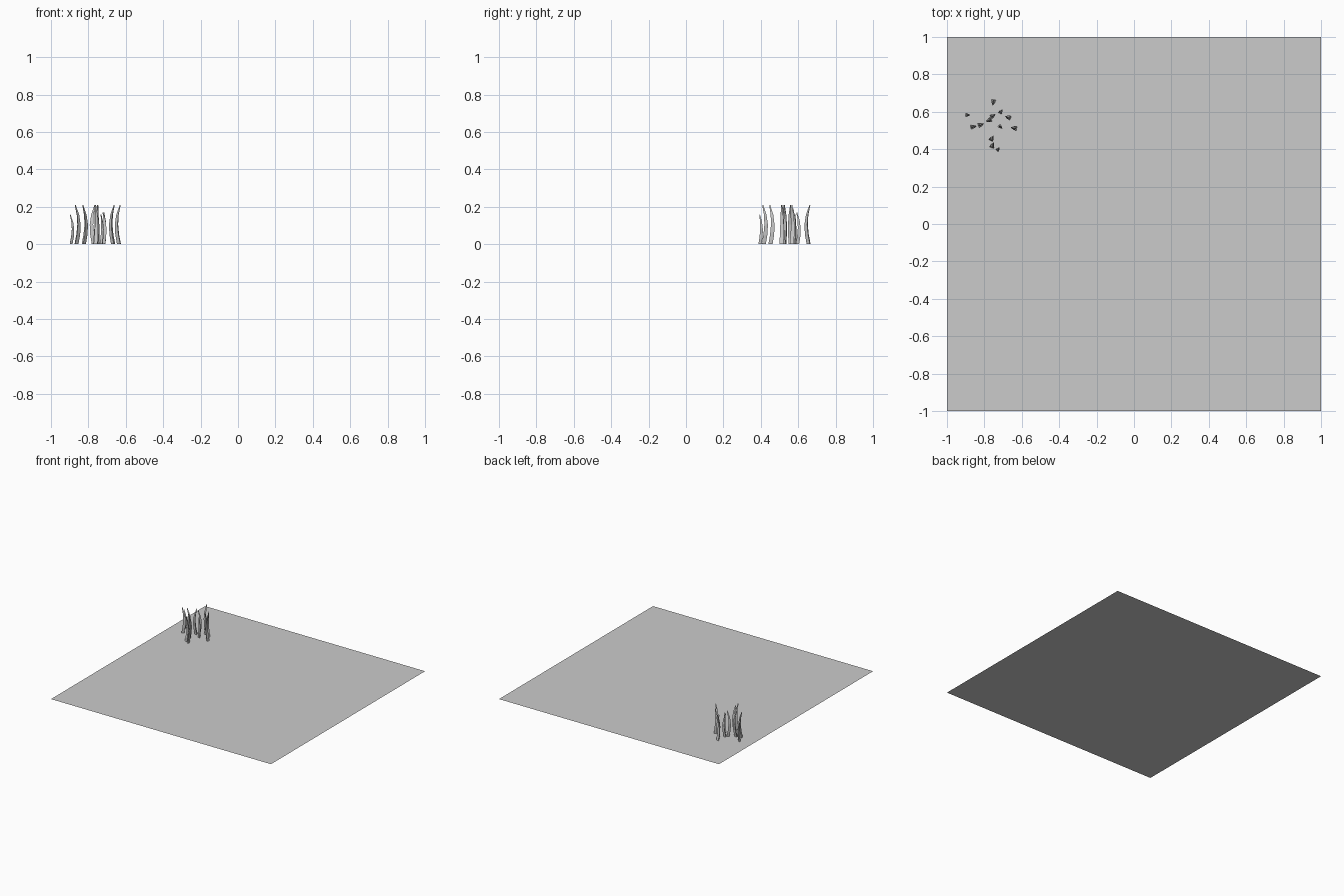
import bpy, bmesh, math

if "Cube" in bpy.data.objects:
    bpy.data.objects.remove(bpy.data.objects["Cube"])

# Flat ground sheet
bpy.ops.mesh.primitive_plane_add(size=2, location=(0, 0, 0))
bpy.context.object.name = "ground"


def grass_blade(name, x, y, height, angle):
    """Tapered, bowed three-sided blade; angle is the direction of the bow."""
    bm = bmesh.new()
    # (height fraction, bow offset, radius)
    stations = [(0, -0.006, .013), (.25, .004, .0125), (.5, .008, .011),
                (.75, .003, .008), (1, -0.011, .003)]
    scale = height / 0.21
    rings = []
    for t, off, r in stations:
        ring = []
        for i in range(6):
            a = angle + i * math.pi / 3
            rr = r * (1.0 if i % 2 == 0 else 0.55) * scale
            ring.append(bm.verts.new((off * scale * math.cos(angle) + rr * math.cos(a),
                                      off * scale * math.sin(angle) + rr * math.sin(a),
                                      height * t)))
        rings.append(ring)
    for lo, hi in zip(rings, rings[1:]):
        for i in range(6):
            j = (i + 1) % 6
            bm.faces.new((lo[i], lo[j], hi[j], hi[i]))
    bm.faces.new(rings[-1])
    mesh = bpy.data.meshes.new(name)
    bm.to_mesh(mesh)
    bm.free()
    obj = bpy.data.objects.new(name, mesh)
    obj.location = (x, y, 0)
    bpy.context.collection.objects.link(obj)


# Grass patch: x, y, height, bow direction in degrees
patch = [(-.752, .652, .21, 260), (-.89, .583, .16, 0), (-.712, .60, .17, 60),
         (-.672, .57, .21, 160), (-.755, .578, .19, 30), (-.775, .555, .21, 200),
         (-.82, .53, .21, 20), (-.86, .52, .21, 10), (-.715, .52, .17, 320),
         (-.64, .513, .21, 170), (-.76, .457, .21, 60), (-.757, .42, .21, 70),
         (-.727, .40, .16, 50)]
for n, (x, y, h, deg) in enumerate(patch):
    grass_blade(f"grass_blade_{n + 1}", x, y, h, math.radians(deg))
